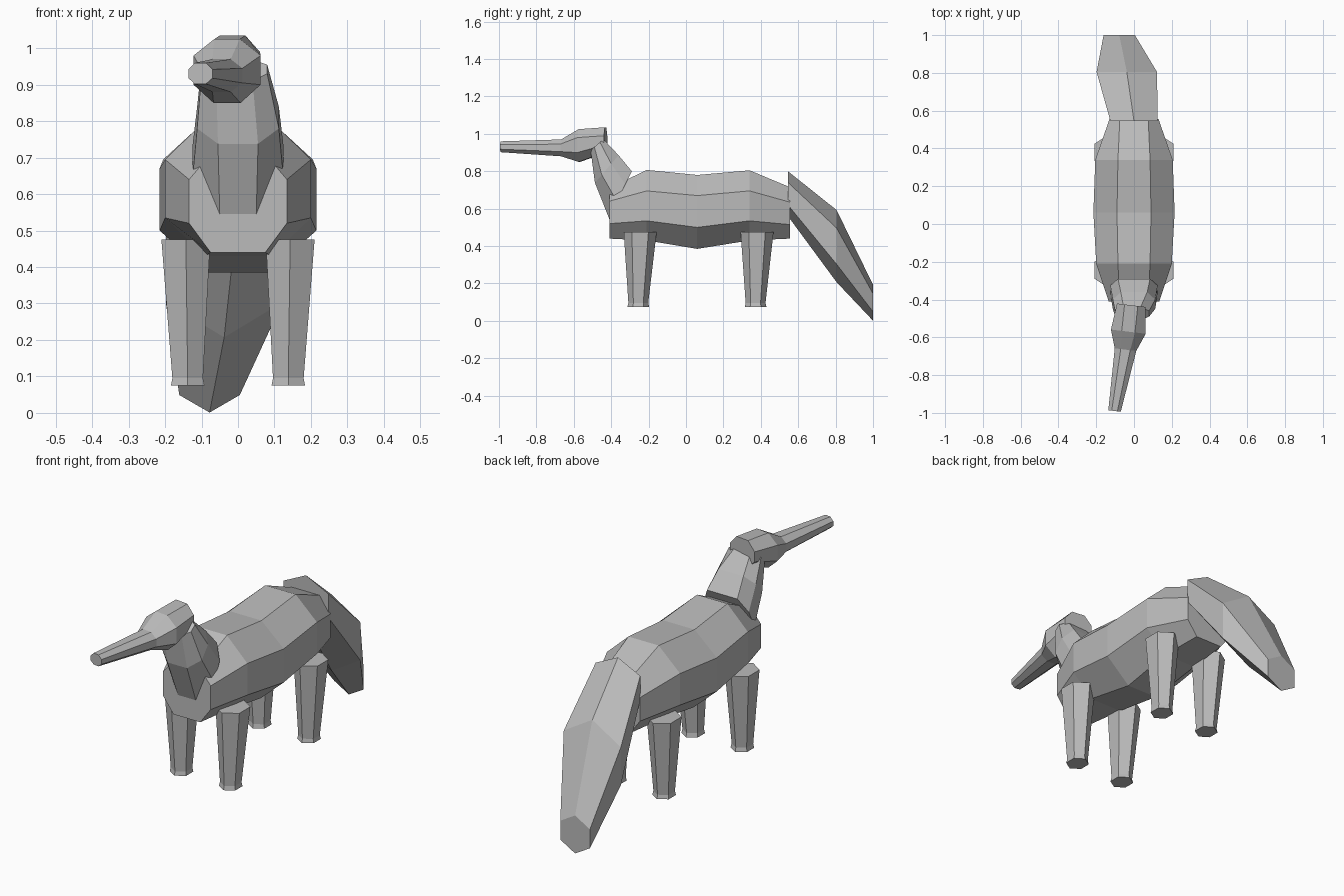
import bpy
import bmesh
from math import sin, cos, pi

default_cube = bpy.data.objects.get("Cube")
if default_cube:
    bpy.data.objects.remove(default_cube, do_unlink=True)

# Single plain grey for the whole animal
grey = bpy.data.materials.new("plain grey")
grey.use_nodes = True
colour = (0.5, 0.5, 0.5, 1)
grey.diffuse_color = colour
grey.node_tree.nodes["Principled BSDF"].inputs["Base Color"].default_value = colour


def loft(name, rings):
    """Skin a list of equal-length point rings and cap both ends."""
    bm = bmesh.new()
    loops = [[bm.verts.new(point) for point in ring] for ring in rings]
    count = len(loops[0])
    for lower, upper in zip(loops, loops[1:]):
        for i in range(count):
            j = (i + 1) % count
            bm.faces.new((lower[i], lower[j], upper[j], upper[i]))
    bm.faces.new(loops[0][::-1])
    bm.faces.new(loops[-1])
    bmesh.ops.recalc_face_normals(bm, faces=bm.faces[:])
    mesh = bpy.data.meshes.new(name)
    bm.to_mesh(mesh)
    bm.free()
    mesh.materials.append(grey)
    obj = bpy.data.objects.new(name, mesh)
    bpy.context.collection.objects.link(obj)
    return obj


def octagon(centre, top, side, bottom, levels, yaw=0.0):
    """Eight-sided section; levels are (y, z) from the top edge to the bottom edge."""
    widths = (top, side, side, bottom)
    left = [(centre + w, y - yaw * w, z) for w, (y, z) in zip(widths, levels)]
    right = [(centre - w, y + yaw * w, z) for w, (y, z) in zip(widths, levels)]
    return left + right[::-1]


def upright(y, *heights):
    """Levels that all share one y position."""
    return [(y, z) for z in heights]


def hexagon(radius_a, radius_b):
    """Hexagon offsets with its points along the second axis."""
    return [(radius_a * sin(i * pi / 3) / sin(pi / 3), radius_b * cos(i * pi / 3))
            for i in range(6)]


# Torso, from chest to rump
loft("body", [
    octagon(0, .075, .134, .075, upright(-.41, .71, .64, .52, .44)),
    octagon(0, .085, .2, .09, upright(-.21, .807, .695, .535, .43)),
    octagon(0, .09, .215, .085, upright(.06, .78, .67, .5, .385)),
    octagon(0, .085, .205, .09, upright(.34, .805, .695, .535, .43)),
    octagon(0, .075, .13, .075, upright(.555, .715, .635, .515, .44)),
])

# Neck, leaning forward out of the chest
loft("neck", [
    octagon(0, .085, .125, .05, [(-.29, .8), (-.325, .73), (-.37, .64), (-.41, .545)]),
    octagon(0, .07, .112, .055, [(-.36, .885), (-.4, .84), (-.45, .78), (-.487, .738)]),
    octagon(-.01, .045, .09, .05, [(-.44, .97), (-.46, .955), (-.49, .93), (-.51, .91)]),
])

# Head and long thin snout, turned slightly to the right
loft("head", [
    octagon(-.015, .035, .075, .035, upright(-.43, 1.035, .99, .94, .9), .12),
    octagon(-.03, .035, .092, .037, upright(-.57, 1.025, .98, .9, .85), .12),
    octagon(-.045, .025, .057, .025, upright(-.665, .97, .945, .905, .88), .12),
    octagon(-.103, .015, .033, .015, upright(-.99, .96, .942, .918, .902), .12),
])

# Bushy tail, drooping to the ground
tail_rings = []
for x, y, z, half_width, half_height in (
        (0, .545, .68, .125, .12),
        (-.038, .805, .4, .16, .193),
        (-.078, 1, .097, .083, .096)):
    tail_rings.append([(x + a, y, z + b) for a, b in hexagon(half_width, half_height)])
loft("tail", tail_rings)

# Four tapering legs with a small flare at the foot
for end, top_y, foot_y in (("front", -.245, -.255), ("rear", .38, .372)):
    for side_name, side in (("left", 1), ("right", -1)):
        leg_rings = []
        for x, y, z, across, along in (
                (.143, top_y, .475, .067, .088),
                (.138, foot_y, .095, .042, .053),
                (.138, foot_y, .075, .046, .058)):
            leg_rings.append([(side * x + a, y + b, z) for a, b in hexagon(across, along)])
        loft(end + "_" + side_name + "_leg", leg_rings)
